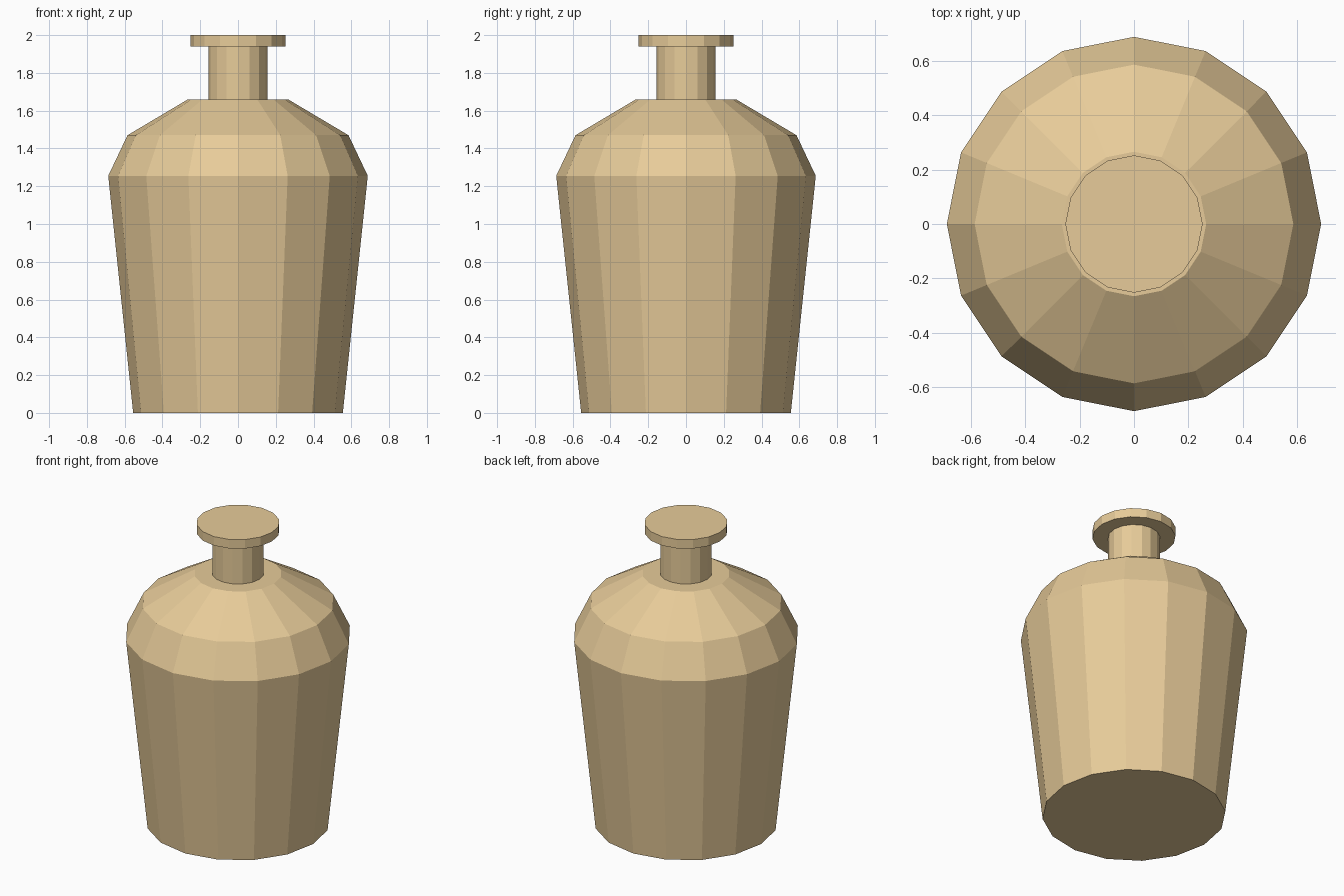
import bpy
import bmesh
from math import cos, sin, tau

if "Cube" in bpy.data.objects:
    bpy.data.objects.remove(bpy.data.objects["Cube"])

SIDES = 16

# Bottle outline as (radius, height), from the base up to the closed lip
PROFILE = [
    (0.555, 0.0),    # base
    (0.687, 1.255),  # widest point
    (0.585, 1.47),   # shoulder
    (0.265, 1.66),   # shoulder top
    (0.157, 1.66),   # neck bottom
    (0.157, 1.94),   # neck top
    (0.252, 1.94),   # lip underside
    (0.252, 2.0),    # lip top
]


def lathe(name, profile, sides, material):
    """Flat-shaded solid of revolution with capped ends."""
    bm = bmesh.new()
    rings = [[bm.verts.new((r * cos(tau * i / sides), r * sin(tau * i / sides), z))
              for i in range(sides)] for r, z in profile]
    for low, high in zip(rings, rings[1:]):
        for i in range(sides):
            j = (i + 1) % sides
            bm.faces.new((low[i], low[j], high[j], high[i]))
    bm.faces.new(rings[0][::-1])
    bm.faces.new(rings[-1])
    bmesh.ops.recalc_face_normals(bm, faces=bm.faces)
    mesh = bpy.data.meshes.new(name)
    bm.to_mesh(mesh)
    bm.free()
    mesh.materials.append(material)
    obj = bpy.data.objects.new(name, mesh)
    bpy.context.collection.objects.link(obj)
    return obj


amber = bpy.data.materials.new("amber")
amber.diffuse_color = (0.8, 0.6, 0.32, 1.0)
amber.use_nodes = True
amber.node_tree.nodes["Principled BSDF"].inputs["Base Color"].default_value = amber.diffuse_color

lathe("bottle", PROFILE, SIDES, amber)
